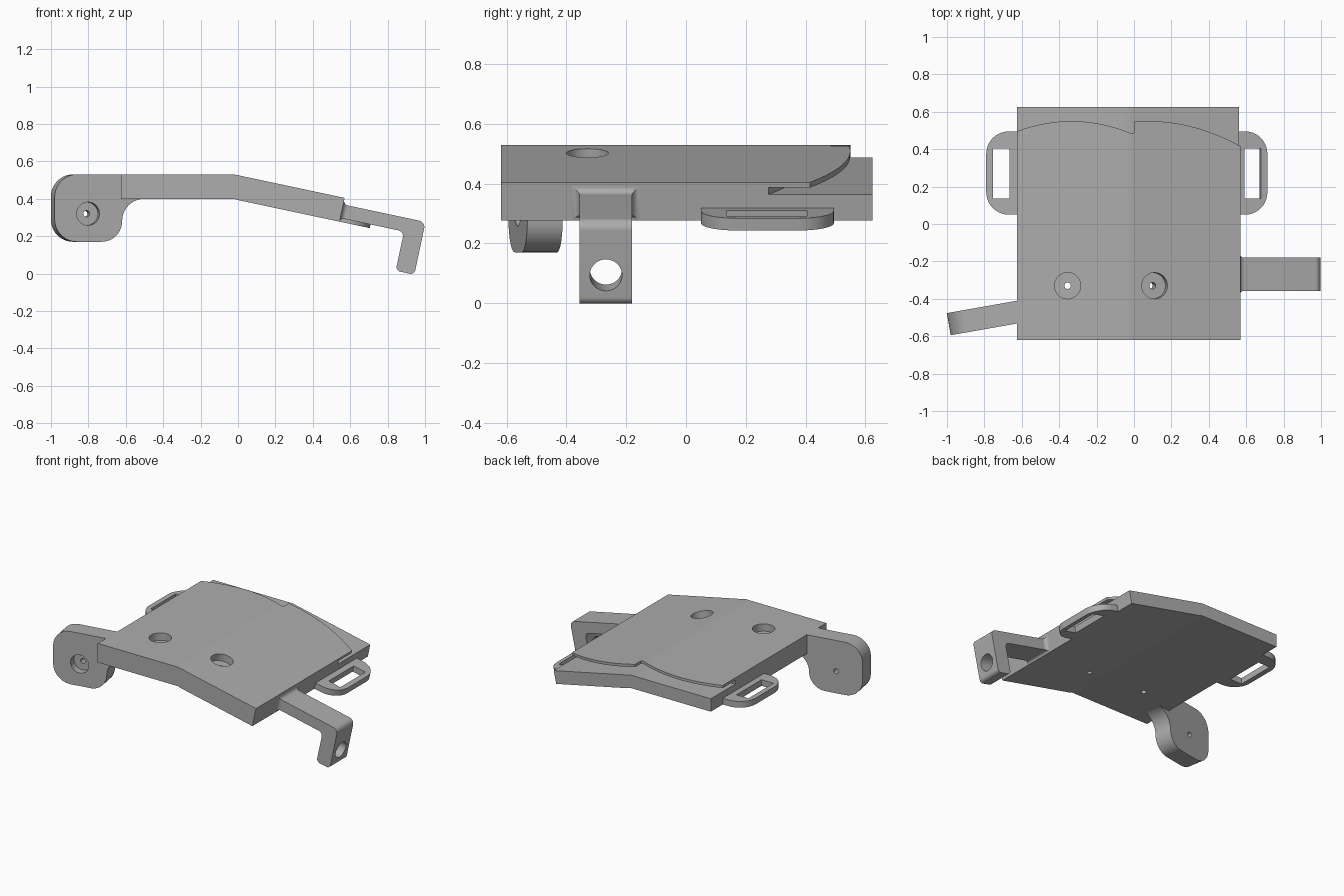
import bpy, bmesh, math
from mathutils import Matrix, Vector

if "Cube" in bpy.data.objects:
    bpy.data.objects.remove(bpy.data.objects["Cube"])

GREY = bpy.data.materials.new("mid grey")
GREY.use_nodes = True
GREY.diffuse_color = (0.42, 0.42, 0.42, 1)
GREY.node_tree.nodes["Principled BSDF"].inputs["Base Color"].default_value = GREY.diffuse_color

TILT = math.radians(12)
THICK = 0.13
LEFT_X, RIGHT_X, TOP_Z, BEND_X = -0.625, 0.57, 0.53, -0.02
FRONT_Y, BACK_Y = -0.62, 0.625


def top_z(x):
    return TOP_Z - math.tan(TILT) * max(0, x - BEND_X)


def loft(name, rings, matrix=Matrix()):
    """Closed solid through equal-length rings of points."""
    bm = bmesh.new()
    loops = [[bm.verts.new(matrix @ Vector(p)) for p in ring] for ring in rings]
    n = len(loops[0])
    for a, b in zip(loops, loops[1:]):
        for i in range(n):
            j = (i + 1) % n
            bm.faces.new((a[i], a[j], b[j], b[i]))
    bm.faces.new(loops[0][::-1])
    bm.faces.new(loops[-1])
    bmesh.ops.recalc_face_normals(bm, faces=bm.faces)
    mesh = bpy.data.meshes.new(name)
    bm.to_mesh(mesh)
    bm.free()
    mesh.materials.append(GREY)
    ob = bpy.data.objects.new(name, mesh)
    bpy.context.collection.objects.link(ob)
    return ob


def prism(name, outline, low, high, matrix):
    return loft(name, [[(x, y, z) for x, y in outline] for z in (low, high)], matrix)


def rounded(corners, steps=10):
    """Polygon of (x, y, radius) corners with each corner filleted."""
    out = []
    for i, (x, y, r) in enumerate(corners):
        p = Vector((x, y))
        if r == 0:
            out.append(p)
            continue
        a = (Vector(corners[i - 1][:2]) - p).normalized()
        b = (Vector(corners[(i + 1) % len(corners)][:2]) - p).normalized()
        half = a.angle(b) / 2
        centre = p + (a + b).normalized() * (r / math.sin(half))
        start = p + a * (r / math.tan(half)) - centre
        end = p + b * (r / math.tan(half)) - centre
        sweep = start.angle_signed(end)
        for k in range(steps + 1):
            out.append(centre + Matrix.Rotation(-sweep * k / steps, 2) @ start)
    return out


def cut(ob, cutter):
    mod = ob.modifiers.new("cut", 'BOOLEAN')
    mod.operation = 'DIFFERENCE'
    mod.solver = 'EXACT'
    mod.object = cutter
    bpy.context.view_layer.update()
    solid = ob.evaluated_get(bpy.context.evaluated_depsgraph_get())
    mesh = bpy.data.meshes.new_from_object(solid)
    ob.modifiers.clear()
    ob.data = mesh
    bpy.data.objects.remove(cutter)


def drill(ob, radius, low, high, matrix):
    circle = [(radius * math.cos(math.tau * i / 40), radius * math.sin(math.tau * i / 40))
              for i in range(40)]
    cut(ob, prism("drill", circle, low, high, matrix))


def screw_hole(ob, radius, depth, matrix):
    """Counterbore down from local z = 0 with a narrow through hole."""
    drill(ob, radius, -depth, 0.05, matrix)
    drill(ob, 0.017, -0.3, 0.05, matrix)


# Bent plate: thin scalloped lid, undercut slot and lower back ledge
def lid_edge(x):
    if x < BEND_X + 0.001:
        return 0.55 - 0.64 * (x + 0.335) ** 2
    if x < 0.001:
        return 0.483
    return 0.55 - 0.56 * (x - 0.08) ** 2


def plate_section(x):
    lid = lid_edge(x)
    slot = lid - 0.14
    lean = math.sin(TILT) * max(0, x) / RIGHT_X
    profile = [(FRONT_Y, 0), (lid, 0), (lid, 0.018), (slot, 0.018),
               (slot, 0.042), (BACK_Y, 0.042), (BACK_Y, THICK), (FRONT_Y, THICK)]
    ring = []
    for y, d in profile:
        px = x - lean * d
        ring.append((px, y, top_z(px) - d * (1 if x <= BEND_X else 1 / math.cos(TILT))))
    return ring


stations = [LEFT_X + (BEND_X - LEFT_X) * i / 16 for i in range(17)]
stations += [0] + [0.002 + (RIGHT_X - 0.002) * i / 16 for i in range(17)]
plate = loft("bent_plate", [plate_section(x) for x in stations])
screw_hole(plate, 0.07, 0.05, Matrix.Translation((-0.355, -0.33, TOP_Z)))
screw_hole(plate, 0.07, 0.05, Matrix.Translation((0.11, -0.33, top_z(0.11)))
           @ Matrix.Rotation(TILT, 4, 'Y'))

# Frames at the plate ends: x outward, z normal to the plate top
right_end = Matrix.Translation((RIGHT_X, 0, top_z(RIGHT_X))) @ Matrix.Rotation(TILT, 4, 'Y')
left_end = Matrix.Translation((LEFT_X, 0, TOP_Z)) @ Matrix.Scale(-1, 4, (1, 0, 0))
upright = Matrix.Rotation(math.pi / 2, 4, 'X')

# Strap loops, one at each end
for name, frame in (("left_strap_loop", right_end), ("right_strap_loop", left_end)):
    outline = rounded([(-0.03, 0.05, 0), (0.165, 0.05, 0.12), (0.165, 0.495, 0.12), (-0.03, 0.495, 0)])
    loop = prism(name, outline, -THICK, -0.088, frame)
    window = [(0.04, 0.135), (0.13, 0.135), (0.13, 0.405), (0.04, 0.405)]
    cut(loop, prism("window", window, -0.2, 0, frame))

# Hooked arm on the sloping side
hook = prism("hooked_arm", rounded([
    (-0.03, -0.036, 0), (0.45, -0.036, 0.035), (0.45, -0.324, 0.025),
    (0.348, -0.324, 0.025), (0.348, -0.11, 0.03), (-0.03, -0.11, 0)]),
    0.18, 0.357, right_end @ upright)
drill(hook, 0.054, 0.2, 0.6, right_end @ Matrix.Translation((0, -0.268, -0.222))
      @ Matrix.Rotation(math.pi / 2, 4, 'Y'))

# Fillet where the hooked arm meets the plate
rings = []
for i in range(7):
    a = math.pi / 2 * i / 6
    t, e = 0.025 * (1 - math.cos(a)), 0.025 * (1 - math.sin(a))
    y0, y1, z0, z1 = -0.357 - e, -0.18 + e, -0.11 - e * 0.75, -0.036 + e
    rings.append([(t, y0, z0), (t, y1, z0), (t, y1, z1), (t, y0, z1)])
loft("arm_fillet", rings, right_end)

# Rounded lug on the level side, swung slightly forward
swing = math.radians(10)
lug_frame = (Matrix.Translation((LEFT_X, -0.471, 0)) @ Matrix.Rotation(swing, 4, 'Z')
             @ Matrix.Scale(-1, 4, (1, 0, 0)) @ upright)
lug = prism("rounded_lug", rounded([
    (-0.12, 0.4, 0), (0.005, 0.4, 0.12), (0.005, 0.17, 0.11), (0.371, 0.17, 0.12),
    (0.371, 0.53, 0.12), (-0.02, 0.53, 0), (-0.02, 0.45, 0), (-0.12, 0.42, 0)]),
    -0.06, 0.06, lug_frame)
screw_hole(lug, 0.062, 0.05, lug_frame @ Matrix.Translation((0.19, 0.32, 0.06)))

# Smooth curved walls, keep hard edges
for ob in bpy.context.collection.objects:
    if ob.type == 'MESH' and GREY.name in ob.data.materials:
        bpy.ops.object.select_all(action='DESELECT')
        ob.select_set(True)
        bpy.context.view_layer.objects.active = ob
        bpy.ops.object.shade_smooth_by_angle(angle=math.radians(30))
